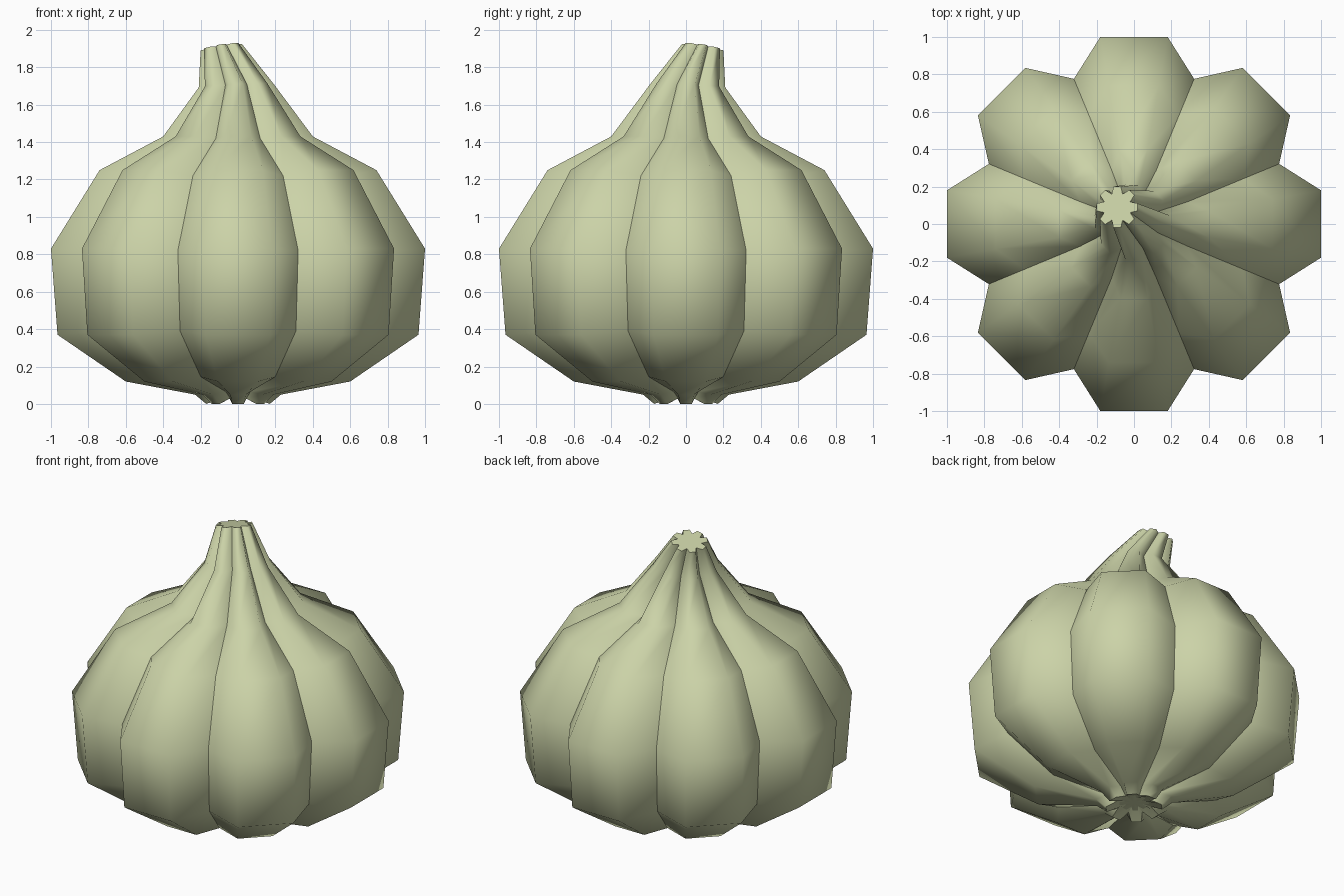
import bpy, bmesh, math
from mathutils import Vector

if "Cube" in bpy.data.objects:
    bpy.data.objects.remove(bpy.data.objects["Cube"])

LOBES = 8
# rings: centre x, centre y, lobe radius, lobe z, groove radius, groove z, tilt
RINGS = [
    (0, 0, 0.09, 0.035, 0.055, 0.04, 0),
    (0, 0, 0.17, 0.00, 0.11, 0.03, 0),
    (0, 0, 0.23, 0.05, 0.17, 0.065, 0),
    (0, 0, 0.60, 0.12, 0.52, 0.145, 0),
    (0, 0, 0.965, 0.37, 0.81, 0.39, 0),
    (0, 0, 1.00, 0.83, 0.84, 0.82, 0),
    (0, 0, 0.74, 1.25, 0.63, 1.22, 0),
    (0, 0, 0.40, 1.43, 0.31, 1.42, 0),
    (-0.01, 0.01, 0.20, 1.70, 0.15, 1.70, 0.05),
    (-0.09, 0.09, 0.11, 1.905, 0.075, 1.905, 0.16),
]

skin = bpy.data.materials.new("pale green skin")
skin.diffuse_color = (0.60, 0.65, 0.39, 1)
skin.use_nodes = True
skin.node_tree.nodes["Principled BSDF"].inputs["Base Color"].default_value = skin.diffuse_color

# lobed bulb: each lobe has a groove vertex and two outer vertices
bm = bmesh.new()
rings = []
for cx, cy, r, z, gr, gz, tilt in RINGS:
    ring = []
    for i in range(LOBES):
        a = i * math.tau / LOBES
        h = math.pi / LOBES
        b = math.atan(0.18)
        for da, rad, zz in ((-h, gr, gz), (-b, r / math.cos(b), z), (b, r / math.cos(b), z)):
            x, y = rad * math.cos(a + da), rad * math.sin(a + da)
            ring.append(bm.verts.new((cx + x, cy + y, zz + tilt * (x - y))))
    rings.append(ring)

n = LOBES * 3
for lo, up in zip(rings, rings[1:]):
    for i in range(n):
        j = (i + 1) % n
        bm.faces.new((lo[i], lo[j], up[j], up[i])).smooth = True

# root and stem ends
for ring, flip in ((rings[0], True), (rings[-1], False)):
    c = sum((v.co for v in ring), Vector()) / n
    centre = bm.verts.new(c)
    for i in range(n):
        a, b = ring[i], ring[(i + 1) % n]
        bm.faces.new((b, a, centre) if flip else (a, b, centre)).smooth = True
    for i in range(n):
        bm.edges.get((ring[i], ring[(i + 1) % n])).smooth = False

# sharp creases along the grooves
for lo, up in zip(rings, rings[1:]):
    for i in range(0, n, 3):
        bm.edges.get((lo[i], up[i])).smooth = False
for i in range(n):
    bm.edges.get((rings[1][i], rings[1][(i + 1) % n])).smooth = False

me = bpy.data.meshes.new("lobed_bulb")
bm.to_mesh(me)
bm.free()
me.materials.append(skin)
bpy.context.collection.objects.link(bpy.data.objects.new("lobed_bulb", me))
